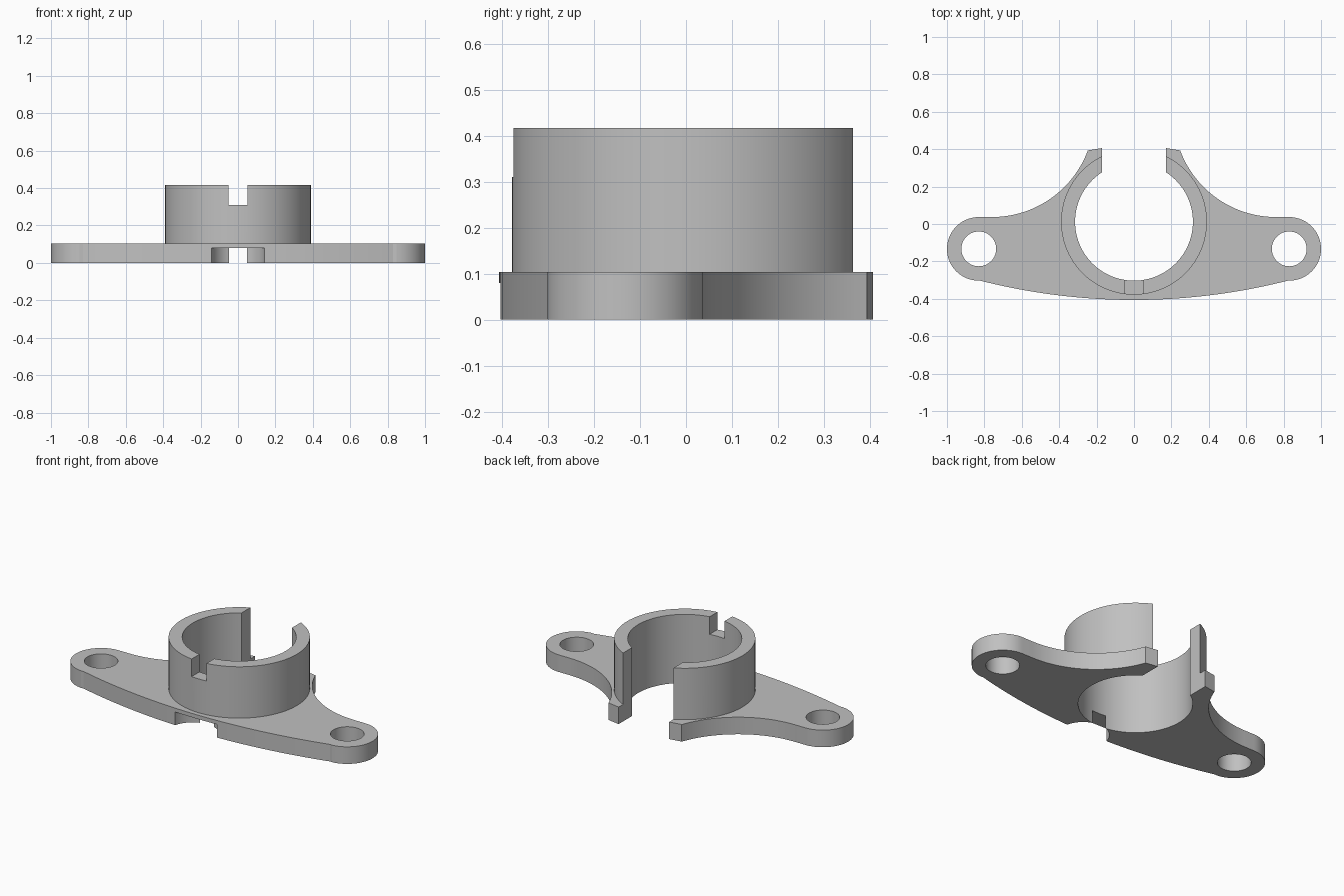
import bpy, bmesh
from math import cos, sin, pi, sqrt, atan2

if "Cube" in bpy.data.objects:
    bpy.data.objects.remove(bpy.data.objects["Cube"], do_unlink=True)

PLATE_H, RING_H = 0.104, 0.417
RING_Y, RING_R, BORE_R = 0.012, 0.39, 0.315
TAB_X, TAB_Y, TAB_R, HOLE_R = 0.83, -0.133, 0.17, 0.093
GAP = 0.17

grey = bpy.data.materials.new("plain grey")
grey.use_nodes = True
grey.diffuse_color = (0.53, 0.53, 0.53, 1)
grey.node_tree.nodes["Principled BSDF"].inputs["Base Color"].default_value = (0.53, 0.53, 0.53, 1)


def arc(cx, cy, r, a0, a1, n):
    return [(cx + r * cos(a0 + (a1 - a0) * i / n), cy + r * sin(a0 + (a1 - a0) * i / n))
            for i in range(n + 1)]


def prism(name, outline, z0, z1):
    """Extrude a counter-clockwise outline from z0 to z1."""
    bm = bmesh.new()
    face = bm.faces.new([bm.verts.new((x, y, z0)) for x, y in outline])
    top = bmesh.ops.extrude_face_region(bm, geom=[face])["geom"]
    bmesh.ops.translate(bm, vec=(0, 0, z1 - z0),
                        verts=[v for v in top if isinstance(v, bmesh.types.BMVert)])
    bmesh.ops.recalc_face_normals(bm, faces=bm.faces)
    mesh = bpy.data.meshes.new(name)
    bm.to_mesh(mesh)
    bm.free()
    mesh.materials.append(grey)
    obj = bpy.data.objects.new(name, mesh)
    bpy.context.collection.objects.link(obj)
    return obj


def disc(name, x, y, r, z0, z1, n=64):
    return prism(name, arc(x, y, r, 0, 2 * pi, n)[:-1], z0, z1)


def box(name, x0, x1, y0, y1, z0, z1):
    return prism(name, [(x0, y0), (x1, y0), (x1, y1), (x0, y1)], z0, z1)


def combine(target, tool, operation):
    mod = target.modifiers.new(tool.name, "BOOLEAN")
    mod.operation, mod.object, mod.solver = operation, tool, "EXACT"
    bpy.context.view_layer.objects.active = target
    bpy.ops.object.modifier_apply(modifier=mod.name)
    bpy.data.objects.remove(tool, do_unlink=True)


# Flange outline, left half: bowed front edge, round tab, hollow back edge, clamp tip
front_r = 3.33
half_angle = atan2(TAB_X, sqrt(front_r ** 2 - TAB_X ** 2))
half = arc(0, front_r - 0.406, front_r, -pi / 2, -pi / 2 + half_angle, 16)
half += arc(TAB_X, TAB_Y, TAB_R, -pi / 2, pi / 2, 32)[1:]
hollow_x, hollow_r = 0.76, 0.548
hollow_y = TAB_Y + TAB_R + hollow_r
tip_angle = atan2(0.393 - hollow_y, 0.246 - hollow_x) + 2 * pi
half += arc(hollow_x, hollow_y, hollow_r, 1.5 * pi, tip_angle, 24)
half += [(GAP, 0.406)]
mirrored = [(-x, y) for x, y in reversed(half[1:])]
body = prism("flanged_split_collar", half + mirrored, 0, PLATE_H)

# Upright collar
combine(body, disc("collar", 0, RING_Y, RING_R, 0.05, RING_H, 96), "UNION")

# Bore, bolt holes, back gap, top slot and rounded relief under the front
cutters = [disc("bore", 0, RING_Y, BORE_R, -1, 1, 96),
           box("back_gap", -GAP, GAP, 0.1, 1, -1, 1),
           box("top_slot", -0.05, 0.05, -0.6, -0.2, 0.31, 1),
           disc("front_relief", 0, -0.436, 0.145, -1, 0.08)]
cutters += [disc("bolt_hole", side * TAB_X, TAB_Y, HOLE_R, -1, 1) for side in (-1, 1)]
for cutter in cutters:
    combine(body, cutter, "DIFFERENCE")

# Smooth curved walls with crisp edges
bpy.ops.object.select_all(action="DESELECT")
body.select_set(True)
bpy.context.view_layer.objects.active = body
bpy.ops.object.shade_smooth_by_angle(angle=pi / 15)
